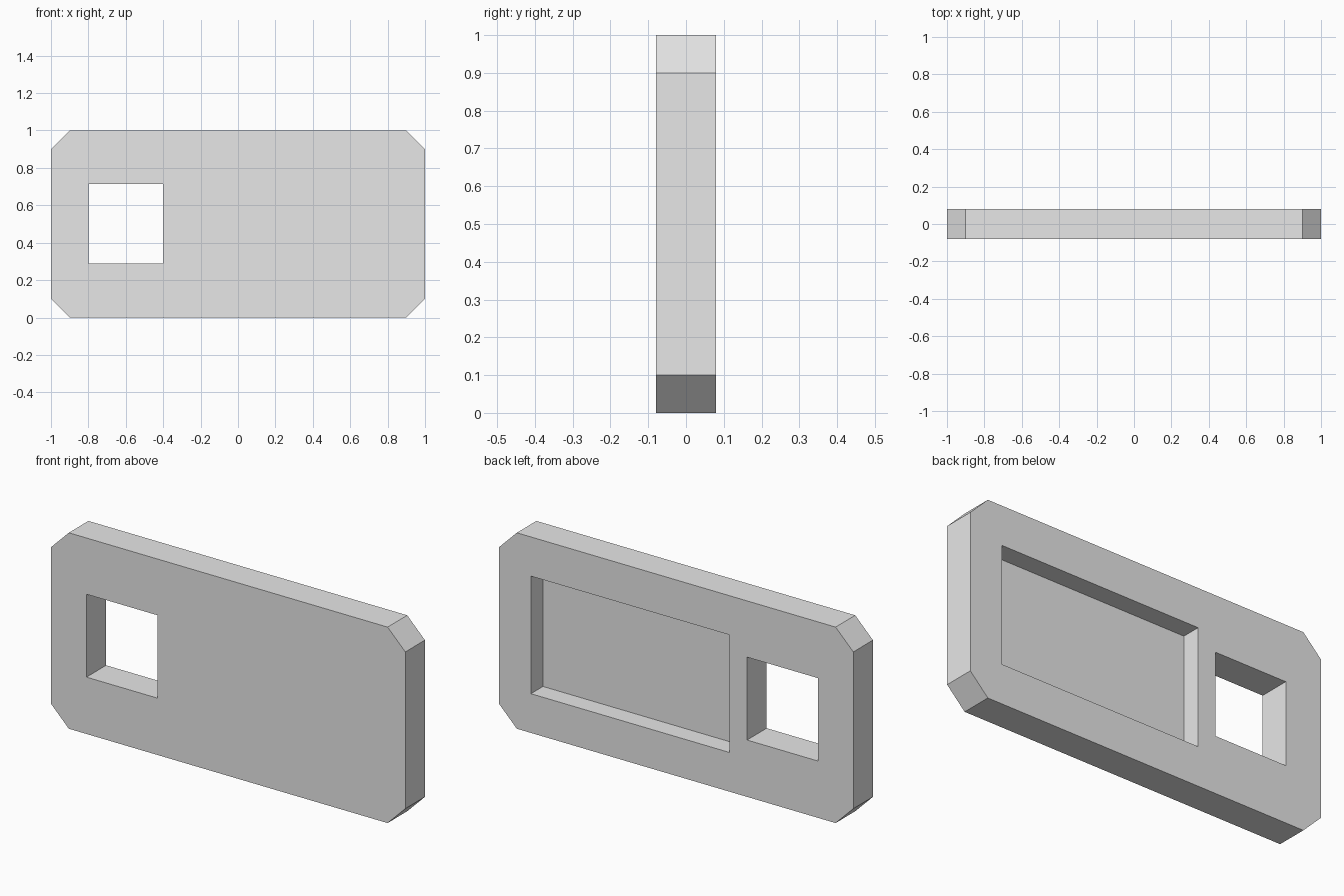
import bpy
import bmesh

cube = bpy.data.objects.get("Cube")
if cube:
    bpy.data.objects.remove(cube, do_unlink=True)

HALF = 0.079      # half the plate thickness
CORNER = 0.1      # corner cut
POCKET = 0.097    # depth of the rear pocket

grey = bpy.data.materials.new("light_grey")
grey.use_nodes = True
grey.diffuse_color = (0.8, 0.8, 0.8, 1)
grey.node_tree.nodes["Principled BSDF"].inputs["Base Color"].default_value = (0.8, 0.8, 0.8, 1)


def prism(name, outline, y0, y1):
    """Extrude an x-z outline from y0 to y1."""
    bm = bmesh.new()
    face = bm.faces.new([bm.verts.new((x, y0, z)) for x, z in outline])
    side = bmesh.ops.extrude_face_region(bm, geom=[face])["geom"]
    verts = [v for v in side if isinstance(v, bmesh.types.BMVert)]
    bmesh.ops.translate(bm, verts=verts, vec=(0, y1 - y0, 0))
    bmesh.ops.recalc_face_normals(bm, faces=bm.faces)
    mesh = bpy.data.meshes.new(name)
    bm.to_mesh(mesh)
    bm.free()
    mesh.materials.append(grey)
    obj = bpy.data.objects.new(name, mesh)
    bpy.context.collection.objects.link(obj)
    return obj


def rectangle(x0, x1, z0, z1):
    return [(x0, z0), (x1, z0), (x1, z1), (x0, z1)]


def cut(target, cutter):
    """Subtract the cutter from the target, then discard it."""
    cutter.hide_render = True
    mod = target.modifiers.new(cutter.name, "BOOLEAN")
    mod.operation = "DIFFERENCE"
    mod.solver = "EXACT"
    mod.object = cutter
    bpy.context.view_layer.objects.active = target
    bpy.ops.object.modifier_apply(modifier=mod.name)
    bpy.data.objects.remove(cutter, do_unlink=True)


# Plate with cut corners
c = CORNER
plate = prism("plate", [(c - 1, 0), (1 - c, 0), (1, c), (1, 1 - c),
                        (1 - c, 1), (c - 1, 1), (-1, 1 - c), (-1, c)], -HALF, HALF)

# Square opening through the plate
cut(plate, prism("opening_cutter", rectangle(-0.8, -0.4, 0.29, 0.713), -1, 1))

# Shallow rectangular pocket in the back
cut(plate, prism("pocket_cutter", rectangle(-0.3, 0.82, 0.2, 0.8), HALF - POCKET, 1))
